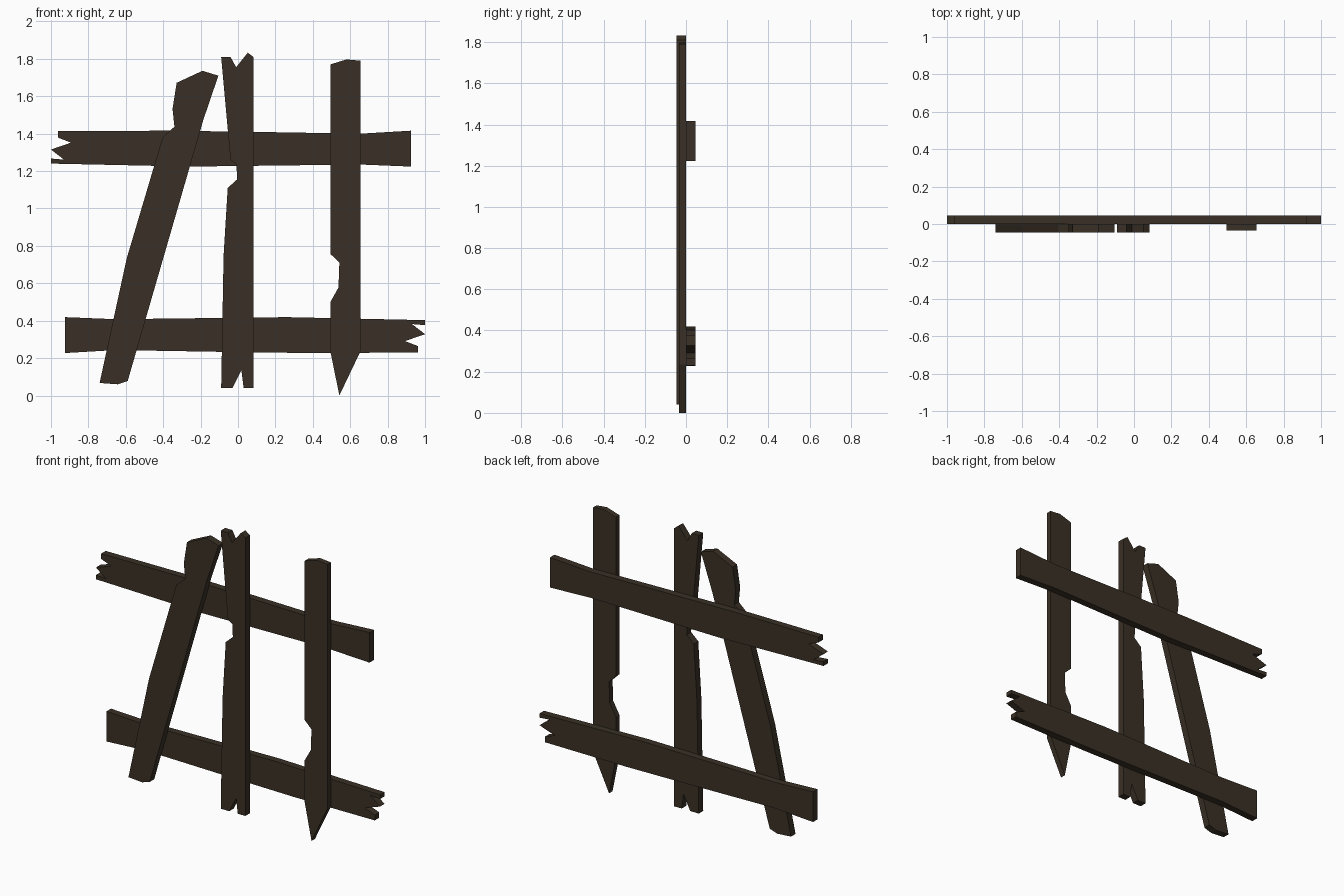
import bpy, bmesh, math
from mathutils import Matrix

cube = bpy.data.objects.get("Cube")
if cube:
    bpy.data.objects.remove(cube, do_unlink=True)

# Weathered wood colour
wood = bpy.data.materials.new("dark_brown_wood")
wood.use_nodes = True
colour = (0.042, 0.030, 0.019, 1)
wood.diffuse_color = colour
bsdf = wood.node_tree.nodes["Principled BSDF"]
bsdf.inputs["Base Color"].default_value = colour
bsdf.inputs["Roughness"].default_value = 0.9


def plank(name, outline, front, back):
    """Flat board: an (x, z) outline extruded from front to back."""
    bm = bmesh.new()
    face = bm.faces.new([bm.verts.new((x, front, z)) for x, z in outline])
    solid = bmesh.ops.extrude_face_region(bm, geom=[face])
    moved = [v for v in solid["geom"] if isinstance(v, bmesh.types.BMVert)]
    bmesh.ops.translate(bm, verts=moved, vec=(0, back - front, 0))
    bmesh.ops.recalc_face_normals(bm, faces=bm.faces)
    mesh = bpy.data.meshes.new(name)
    bm.to_mesh(mesh)
    bm.free()
    mesh.materials.append(wood)
    obj = bpy.data.objects.new(name, mesh)
    bpy.context.collection.objects.link(obj)
    return obj


# Leaning post with a chipped head
plank("leaning_post", [
    (-.19, 1.736), (-.105, 1.71), (-.185, 1.475), (-.59, .077),
    (-.643, .06), (-.74, .067), (-.595, .733), (-.403, 1.38),
    (-.34, 1.437), (-.35, 1.533), (-.328, 1.672)], -.045, 0)

# Middle post, split at both ends
plank("middle_post", [
    (-.09, 1.81), (-.04, 1.81), (-.01, 1.755), (.052, 1.833), (.083, 1.81),
    (.083, .04), (.03, .04), (.018, .136), (-.03, .04), (-.09, .04),
    (-.077, .75), (-.055, 1.11), (-.005, 1.155), (-.008, 1.235),
    (-.04, 1.26)], -.045, 0)

# Pointed post with a notch in one edge
plank("pointed_post", [
    (.494, 1.77), (.58, 1.797), (.654, 1.79), (.654, .235), (.542, 0),
    (.494, .235), (.494, .5), (.537, .577), (.542, .71), (.494, .757)],
    -.035, 0)

# Splintered rails: the lower is the upper turned half round
rail = [
    (-.963, 1.413), (-.39, 1.416), (0, 1.411), (.654, 1.40), (.926, 1.416),
    (.926, 1.224), (.654, 1.235), (-.26, 1.224), (-1, 1.24), (-1, 1.267),
    (-.93, 1.261), (-1, 1.315), (-.893, 1.352), (-.963, 1.379)]
plank("upper_rail", rail, 0, .045)
lower = plank("lower_rail", rail, 0, .045)
lower.data.transform(Matrix.Translation((0, 0, 1.643)) @ Matrix.Rotation(math.pi, 4, 'Y'))
